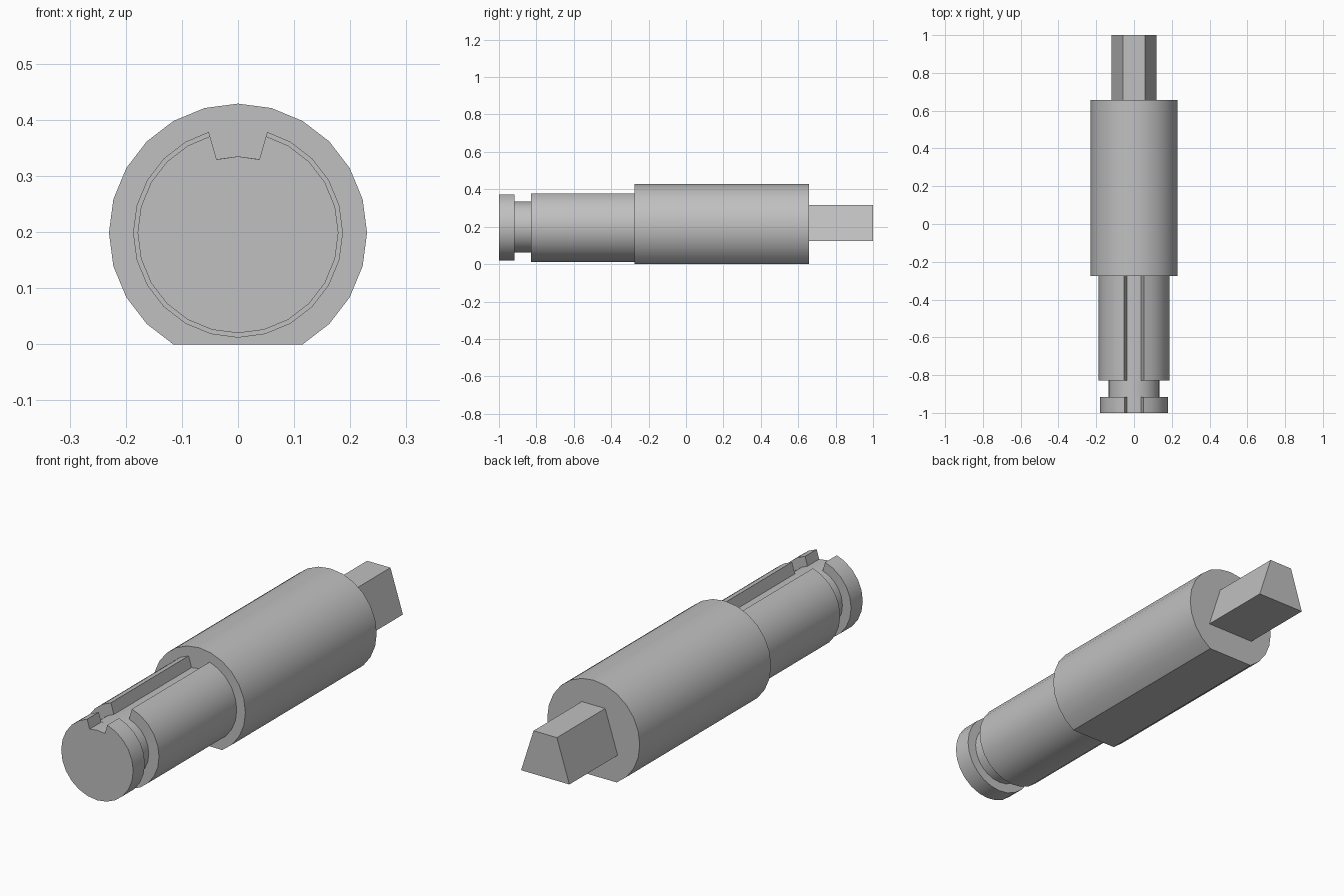
import bpy
import bmesh
from math import sin, cos, radians

cube = bpy.data.objects.get("Cube")
if cube:
    bpy.data.objects.remove(cube, do_unlink=True)

AXIS_Z = 0.199     # height of the shaft axis
CORE_R = 0.136     # groove radius, also the keyway floor
KEY_ANGLE = 16.2   # half angle of the keyway
STEP = 15          # degrees per facet

steel = bpy.data.materials.new("plain grey steel")
steel.use_nodes = True
grey = (0.53, 0.53, 0.53, 1)
steel.diffuse_color = grey
steel.node_tree.nodes["Principled BSDF"].inputs["Base Color"].default_value = grey


def polar(radius, angle):
    """Point on the section; angle is measured from straight up."""
    a = radians(angle)
    return radius * sin(a), AXIS_Z + radius * cos(a)


def round_profile(radius):
    return [polar(radius, a) for a in range(0, 360, STEP)]


def flat_bottom_profile(radius):
    # leaving out the lowest points makes the flat
    return [polar(radius, a) for a in range(0, 360, STEP) if abs(a - 180) < STEP * 0.5 + 180
            and not 150 < a < 210]


def keyed_profile(radius):
    outer = [KEY_ANGLE, *range(2 * STEP, 360 - STEP, STEP), 360 - KEY_ANGLE]
    floor = [-KEY_ANGLE, 0, KEY_ANGLE]
    return [polar(radius, a) for a in outer] + [polar(CORE_R, a) for a in floor]


def extrude_part(name, profile, y0, y1):
    bm = bmesh.new()
    face = bm.faces.new([bm.verts.new((x, y0, z)) for x, z in profile])
    result = bmesh.ops.extrude_face_region(bm, geom=[face], use_keep_orig=True)
    moved = [v for v in result["geom"] if isinstance(v, bmesh.types.BMVert)]
    bmesh.ops.translate(bm, verts=moved, vec=(0, y1 - y0, 0))
    bmesh.ops.recalc_face_normals(bm, faces=bm.faces)
    mesh = bpy.data.meshes.new(name)
    bm.to_mesh(mesh)
    bm.free()
    mesh.materials.append(steel)
    obj = bpy.data.objects.new(name, mesh)
    bpy.context.collection.objects.link(obj)
    bpy.ops.object.select_all(action="DESELECT")
    obj.select_set(True)
    bpy.context.view_layer.objects.active = obj
    bpy.ops.object.shade_smooth_by_angle(angle=radians(30))
    return obj


# Keyed tip collar, retaining groove and keyed shaft
extrude_part("tip_collar", keyed_profile(0.179), -1.0, -0.917)
extrude_part("retaining_groove", round_profile(CORE_R), -0.917, -0.828)
extrude_part("keyed_shaft", keyed_profile(0.187), -0.828, -0.276)

# Main body with a flat underside
extrude_part("main_body", flat_bottom_profile(0.23), -0.276, 0.657)

# Tapered drive tang at the back
tang = [(-0.12, 0.123), (0.12, 0.123), (0.058, 0.317), (-0.058, 0.317)]
extrude_part("drive_tang", tang, 0.657, 1.0)
